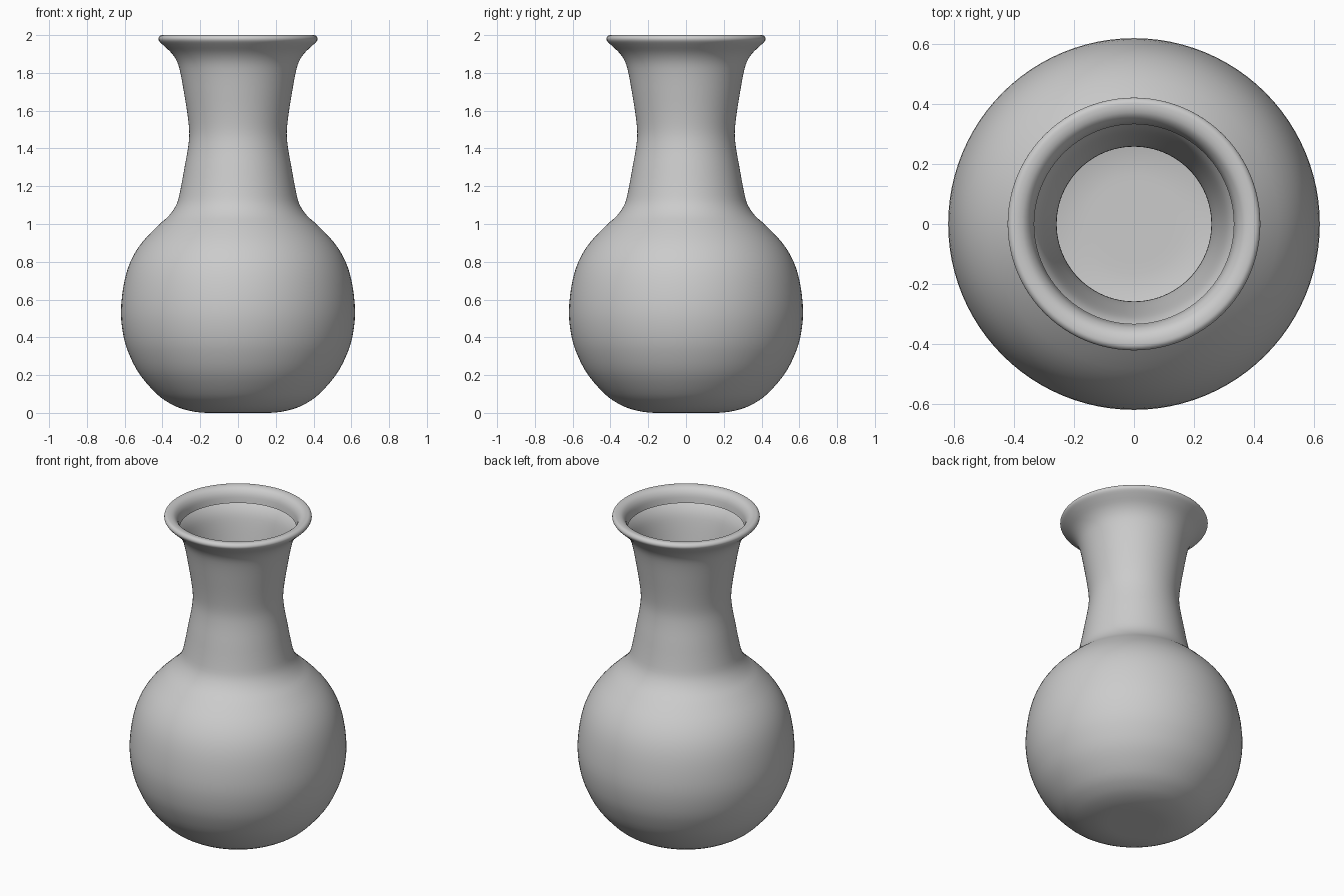
import bpy, bmesh
from math import tau
from mathutils import Vector

if "Cube" in bpy.data.objects:
    bpy.data.objects.remove(bpy.data.objects["Cube"])

# Outline (radius, height): base, belly, neck, flared lip rolled inward
KEYS = [(0, 0), (0.1, 0), (0.2, 0.002), (0.29, 0.02), (0.36, 0.05), (0.43, 0.1),
        (0.518, 0.2), (0.572, 0.3), (0.605, 0.4), (0.62, 0.53), (0.605, 0.68),
        (0.57, 0.8), (0.51, 0.9), (0.425, 0.99), (0.365, 1.045), (0.325, 1.105),
        (0.305, 1.18), (0.283, 1.3), (0.265, 1.4), (0.258, 1.48), (0.266, 1.57),
        (0.285, 1.69), (0.305, 1.8), (0.323, 1.86), (0.352, 1.905), (0.392, 1.943),
        (0.417, 1.968), (0.421, 1.985), (0.41, 1.998), (0.39, 2.0), (0.363, 1.99),
        (0.342, 1.96), (0.333, 1.91)]
SEGMENTS = 96


def smooth_curve(keys, steps):
    """Catmull-Rom curve through the key points."""
    p = [Vector(k) for k in keys]
    p = [2 * p[0] - p[1]] + p + [2 * p[-1] - p[-2]]
    out = []
    for a, b, c, d in zip(p, p[1:], p[2:], p[3:]):
        for i in range(steps):
            t = i / steps
            out.append(0.5 * (2 * b + (c - a) * t + (2 * a - 5 * b + 4 * c - d) * t ** 2
                              + (3 * b - a - 3 * c + d) * t ** 3))
    return out + [p[-2]]


# Vase: revolve the outline around z
bm = bmesh.new()
verts = [bm.verts.new((max(r, 0), 0, min(max(z, 0), 2))) for r, z in smooth_curve(KEYS, 3)]
edges = [bm.edges.new(pair) for pair in zip(verts, verts[1:])]
bmesh.ops.spin(bm, geom=verts + edges, cent=(0, 0, 0), axis=(0, 0, 1),
               angle=tau, steps=SEGMENTS, use_duplicate=False)
bmesh.ops.remove_doubles(bm, verts=bm.verts, dist=0.0001)

# Make the outside face outward
bmesh.ops.recalc_face_normals(bm, faces=bm.faces)
belly = max(bm.faces, key=lambda f: f.calc_center_median().xy.length)
if belly.normal.xy.dot(belly.calc_center_median().xy) < 0:
    bmesh.ops.reverse_faces(bm, faces=bm.faces)
for f in bm.faces:
    f.smooth = True

mesh = bpy.data.meshes.new("vase")
bm.to_mesh(mesh)
bm.free()
bpy.context.collection.objects.link(bpy.data.objects.new("vase", mesh))
